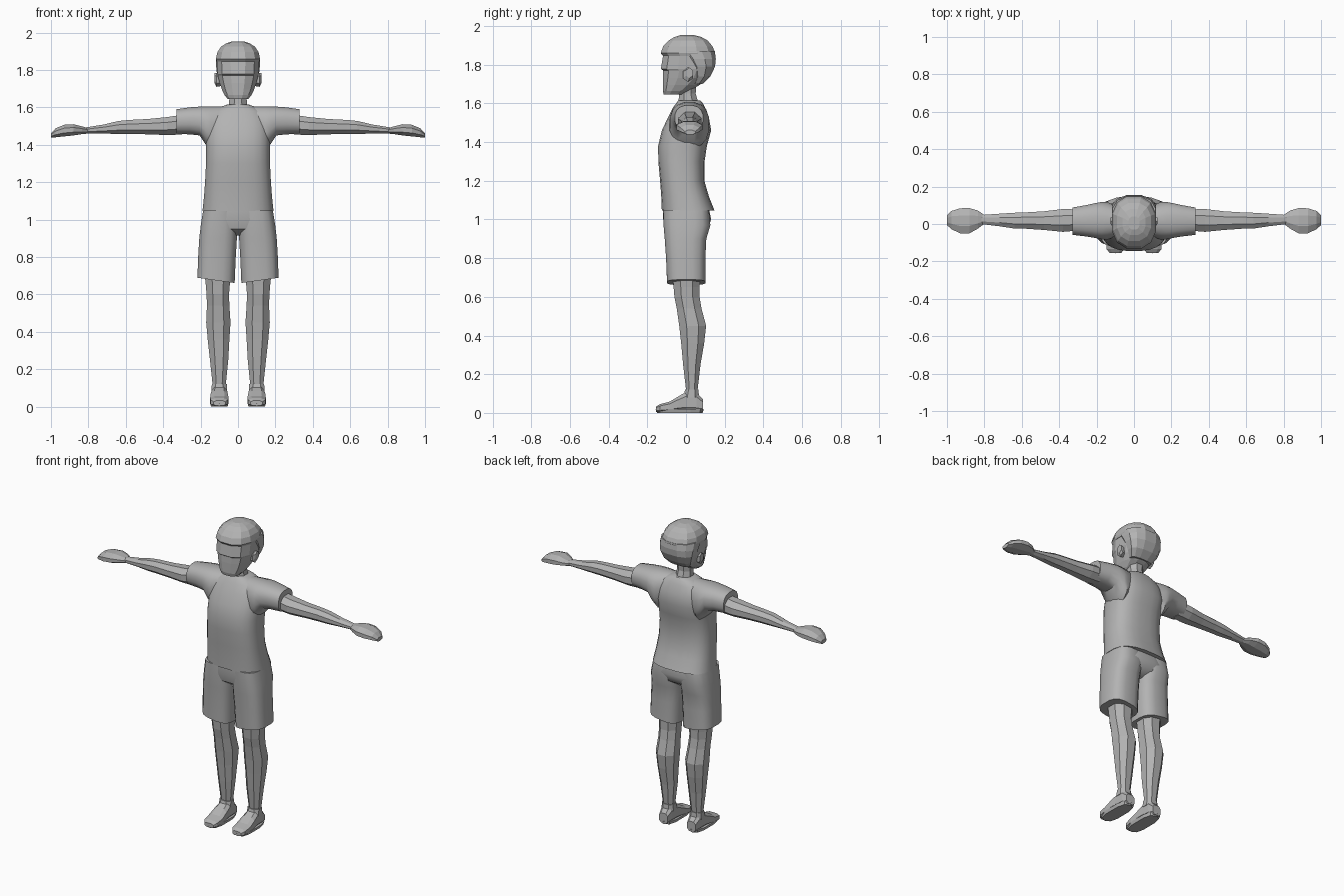
import bpy, bmesh, math

grey = bpy.data.materials.new("plain grey")
grey.diffuse_color = (0.45, 0.45, 0.45, 1)


def loft(name, axis, rings, n=8, p=2.0, mirror=False, smooth=False):
    """Skin rings along an axis. Ring: (t, a_min, a_max, b_min, b_max[, slant])
    where a, b are the other two axes in xyz order; slant tilts t along a."""
    unit = []
    for k in range(n):
        t = 2 * math.pi * (k + 0.5) / n
        unit.append([math.copysign(abs(f(t)) ** (2 / p), f(t)) for f in (math.cos, math.sin)])
    ma, mb = max(u[0] for u in unit), max(u[1] for u in unit)
    bm = bmesh.new()
    loops = []
    for t, a0, a1, b0, b1, *slant in rings:
        loop = []
        for u, v in unit:
            a = (a0 + a1) / 2 + (a1 - a0) / 2 * u / ma
            b = (b0 + b1) / 2 + (b1 - b0) / 2 * v / mb
            co = [a, b]
            co.insert("xyz".index(axis), t + (slant[0] * u / ma if slant else 0))
            loop.append(bm.verts.new(co))
        loops.append(loop)
    for lo, hi in zip(loops, loops[1:]):
        for k in range(n):
            j = (k + 1) % n
            bm.faces.new((lo[k], lo[j], hi[j], hi[k]))
    bm.faces.new(loops[0])
    bm.faces.new(loops[-1])
    bmesh.ops.recalc_face_normals(bm, faces=bm.faces)
    me = bpy.data.meshes.new(name)
    bm.to_mesh(me)
    bm.free()
    me.materials.append(grey)
    ob = bpy.data.objects.new(name, me)
    bpy.context.collection.objects.link(ob)
    if mirror:
        ob.modifiers.new("Mirror", 'MIRROR').use_mirror_merge = False
    if smooth:
        bpy.ops.object.select_all(action='DESELECT')
        ob.select_set(True)
        bpy.context.view_layer.objects.active = ob
        bpy.ops.object.shade_smooth_by_angle(angle=math.radians(40))
    return ob


# Head: jaw, face, brow ledge and skull
loft("head", "z", [
    (1.645, -.055, .055, -.115, -.02), (1.665, -.072, .072, -.12, .02),
    (1.695, -.086, .086, -.12, .07), (1.73, -.098, .098, -.12, .115),
    (1.77, -.108, .108, -.118, .138), (1.778, -.110, .110, -.130, .142),
    (1.85, -.112, .112, -.118, .146), (1.88, -.10, .10, -.10, .13),
], n=12, p=2.5)

# Hair cap with an overhanging rim
loft("hair", "z", [
    (1.845, -.114, .114, -.118, .147), (1.86, -.118, .118, -.131, .151),
    (1.895, -.110, .110, -.118, .137), (1.925, -.090, .090, -.09, .112),
    (1.943, -.062, .062, -.06, .08), (1.953, -.03, .03, -.03, .04),
], n=12, p=2.4)

# Hair at the back and sides of the skull
loft("back_hair", "z", [
    (1.70, -.075, .075, .03, .085), (1.74, -.098, .098, .03, .126),
    (1.79, -.114, .114, .01, .150), (1.83, -.118, .118, -.02, .154),
    (1.87, -.116, .116, -.06, .149),
], n=12, p=2.5)

loft("ear", "x", [
    (.085, -.01, .03, 1.715, 1.775), (.115, -.015, .035, 1.71, 1.785),
    (.125, .0, .035, 1.73, 1.785)], n=6, mirror=True)

loft("neck", "z", [(1.55, -.06, .06, -.04, .085), (1.60, -.05, .05, -.04, .065),
                   (1.65, -.046, .046, -.035, .05), (1.72, -.05, .05, -.05, .055)], n=8)

# Shirt body, collar and sleeves
loft("shirt", "z", [
    (1.045, -.190, .190, -.125, .148), (1.12, -.182, .182, -.128, .118),
    (1.20, -.176, .176, -.134, .095), (1.30, -.171, .171, -.143, .096),
    (1.38, -.170, .170, -.144, .108), (1.46, -.172, .172, -.125, .130),
    (1.53, -.165, .165, -.092, .118), (1.58, -.135, .135, -.066, .098),
    (1.605, -.085, .085, -.048, .084), (1.615, -.058, .058, -.040, .074),
], n=24, p=2.7, smooth=True)

loft("sleeve", "x", [
    (.08, -.06, .09, 1.42, 1.606), (.145, -.085, .118, 1.37, 1.606),
    (.172, -.082, .118, 1.40, 1.606), (.205, -.075, .112, 1.45, 1.604),
    (.26, -.066, .10, 1.456, 1.60), (.33, -.058, .088, 1.458, 1.59),
], n=16, p=2.4, mirror=True, smooth=True)

# Bare arms and mitten hands
loft("arm", "x", [
    (.30, -.035, .078, 1.455, 1.56), (.38, -.042, .08, 1.452, 1.548),
    (.48, -.032, .068, 1.456, 1.538), (.58, -.025, .062, 1.458, 1.533),
    (.64, -.024, .06, 1.458, 1.527), (.72, -.012, .055, 1.46, 1.508),
    (.82, .0, .048, 1.46, 1.492),
], n=8, mirror=True)

loft("hand", "x", [
    (.80, .002, .048, 1.46, 1.488), (.835, -.025, .072, 1.457, 1.499),
    (.88, -.05, .085, 1.45, 1.510), (.93, -.05, .084, 1.445, 1.507),
    (.975, -.028, .07, 1.440, 1.488), (1.0, -.006, .048, 1.438, 1.462),
], n=8, mirror=True)

# Shorts: pelvis and wide legs with slanted hems
loft("shorts_pelvis", "z", [
    (.915, -.10, .10, -.055, .06), (.95, -.197, .197, -.105, .112),
    (1.0, -.192, .192, -.118, .13), (1.06, -.183, .183, -.118, .118),
], n=20, p=2.7, smooth=True)

loft("shorts_leg", "z", [
    (.675, .018, .217, -.098, .10, .014), (.80, .012, .213, -.103, .10),
    (.90, .006, .207, -.110, .105), (.97, .003, .199, -.116, .126),
    (1.05, .004, .186, -.118, .118),
], n=16, p=3.0, mirror=True, smooth=True)

# Legs with knee and calf
loft("leg", "z", [
    (.07, .064, .136, .0, .062), (.12, .065, .136, .0, .060),
    (.25, .052, .150, -.015, .075), (.36, .046, .162, -.025, .094),
    (.45, .040, .170, -.035, .104), (.54, .046, .166, -.048, .080),
    (.60, .048, .168, -.060, .070), (.65, .044, .172, -.064, .070),
    (.72, .035, .180, -.07, .075),
], n=8, p=2.2, mirror=True)

# Shoes with separate thin soles and ankle cuffs
loft("shoe", "y", [
    (-.155, .068, .130, .005, .032), (-.135, .054, .146, .004, .045),
    (-.085, .050, .149, .006, .058), (-.04, .054, .146, .008, .085),
    (.0, .058, .141, .006, .108), (.055, .062, .138, .004, .105),
    (.088, .07, .13, .006, .07),
], n=8, p=3.0, mirror=True)
loft("shoe_sole", "z", [
    (.0, .056, .144, -.150, .086), (.02, .050, .150, -.157, .092)],
    n=10, p=3.0, mirror=True)
loft("ankle_cuff", "z", [
    (.08, .058, .142, -.015, .068), (.12, .060, .140, -.005, .064)],
    n=8, p=2.4, mirror=True)
